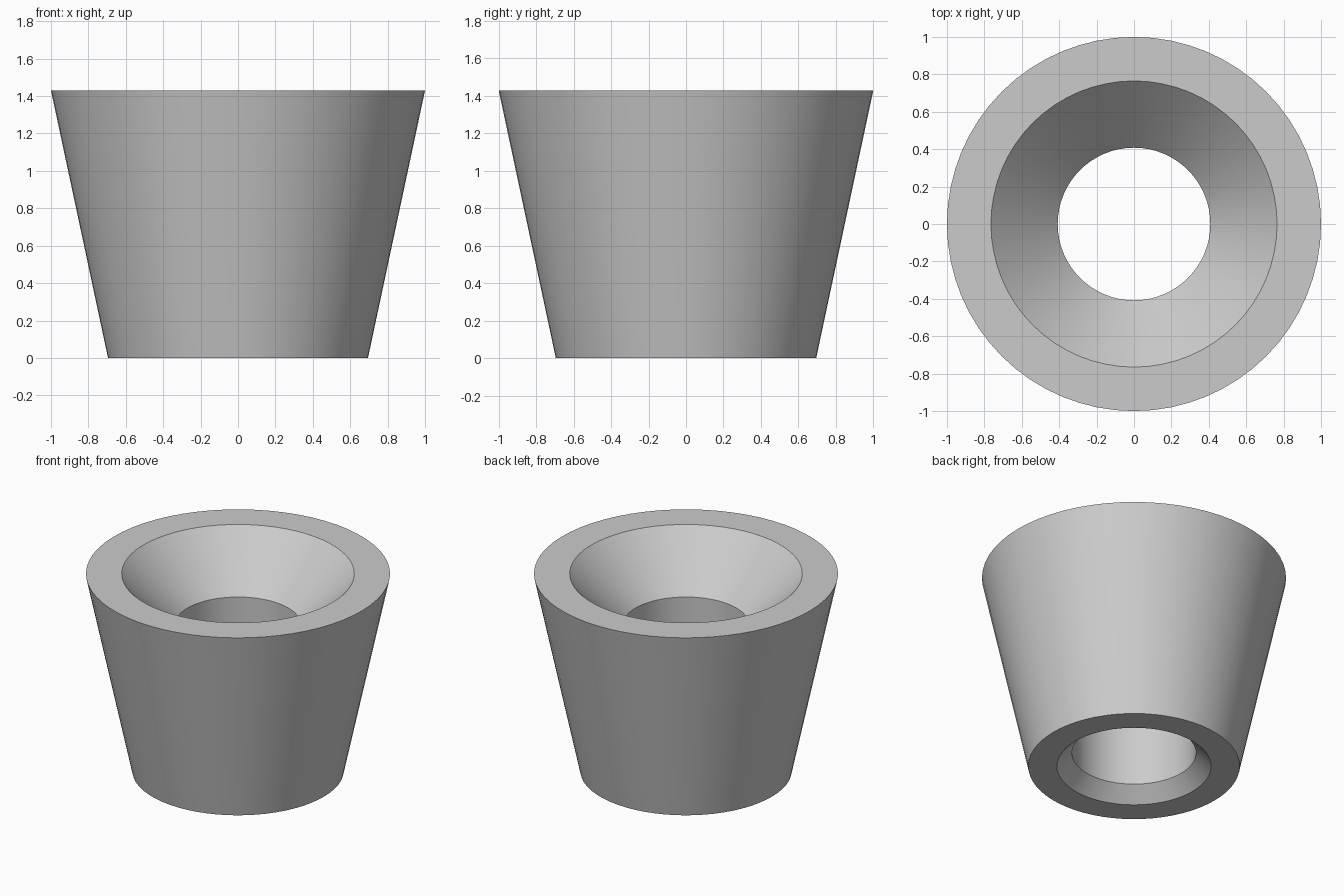
import bpy, bmesh, math
from mathutils import Matrix

cube = bpy.data.objects.get("Cube")
if cube:
    bpy.data.objects.remove(cube, do_unlink=True)

SIDES = 64

# plain grey material
grey = bpy.data.materials.new("plain_grey")
grey.use_nodes = True
grey.diffuse_color = (0.6, 0.6, 0.6, 1)
bsdf = next(n for n in grey.node_tree.nodes if n.type == 'BSDF_PRINCIPLED')
bsdf.inputs["Base Color"].default_value = grey.diffuse_color


def lathe(name, profile, material):
    """Turn a closed (radius, height) profile around the z axis."""
    bm = bmesh.new()
    verts = [bm.verts.new((r, 0, z)) for r, z in profile]
    edges = [bm.edges.new((v, verts[i - 1])) for i, v in enumerate(verts)]
    bmesh.ops.spin(bm, geom=verts + edges, cent=(0, 0, 0), axis=(0, 0, 1),
                   angle=math.tau, steps=SIDES, use_merge=True)
    bmesh.ops.remove_doubles(bm, verts=bm.verts, dist=0.0001)
    bmesh.ops.recalc_face_normals(bm, faces=bm.faces)
    mesh = bpy.data.meshes.new(name)
    bm.to_mesh(mesh)
    bm.free()
    mesh.materials.append(material)
    obj = bpy.data.objects.new(name, mesh)
    bpy.context.collection.objects.link(obj)
    return obj


# tapered body: outer wall, rim, funnel, straight bore, bottom chamfer
sleeve = lathe("tapered_sleeve", [
    (0.695, 0), (1, 1.43),
    (0.765, 1.43), (0.408, 1.07),
    (0.408, 0.1), (0.507, 0),
], grey)

bpy.ops.object.select_all(action='DESELECT')
sleeve.select_set(True)
bpy.context.view_layer.objects.active = sleeve
bpy.ops.object.shade_smooth_by_angle(angle=math.radians(30))
